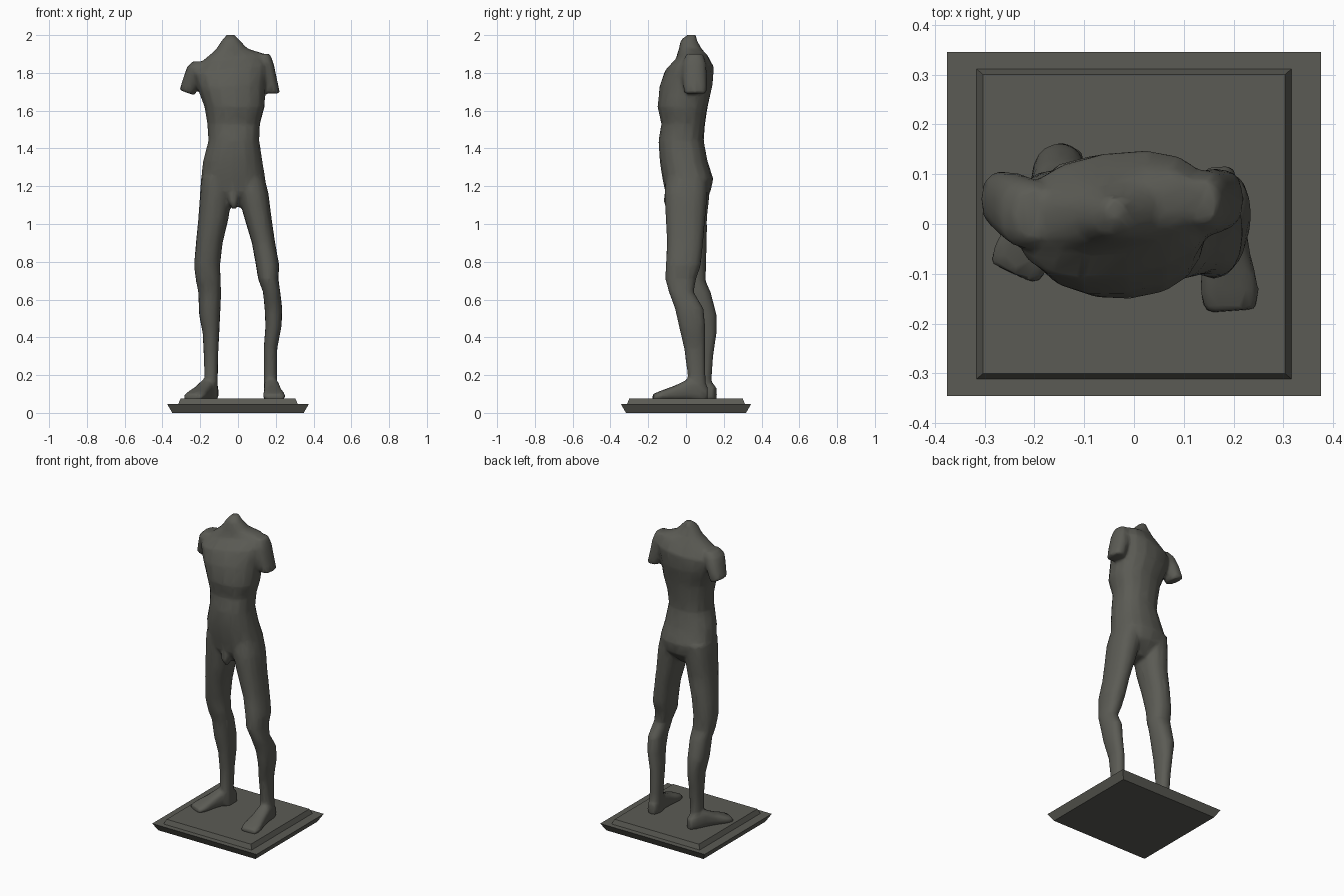
import bpy, bmesh, math
from mathutils import Vector

stone = bpy.data.materials.new("dark_stone")
stone.diffuse_color = (0.105, 0.105, 0.09, 1)


def add_object(name, bm):
    bmesh.ops.recalc_face_normals(bm, faces=bm.faces)
    me = bpy.data.meshes.new(name)
    bm.to_mesh(me)
    bm.free()
    ob = bpy.data.objects.new(name, me)
    bpy.context.collection.objects.link(ob)
    me.materials.append(stone)
    return ob


def loft(bm, rings, n=16, power=2.3):
    """Closed skin over rings given as (centre, half axis u, half axis v)."""
    loops = []
    for c, u, v in rings:
        loop = []
        for i in range(n):
            a = 2 * math.pi * i / n
            p, q = math.cos(a), math.sin(a)
            p = math.copysign(abs(p) ** (2 / power), p)
            q = math.copysign(abs(q) ** (2 / power), q)
            loop.append(bm.verts.new(Vector(c) + Vector(u) * p + Vector(v) * q))
        loops.append(loop)
    for a, b in zip(loops, loops[1:]):
        for i in range(n):
            j = (i + 1) % n
            bm.faces.new((a[i], a[j], b[j], b[i]))
    bm.faces.new(loops[0])
    bm.faces.new(loops[-1])


def limb(bm, stations):
    """Stations: z, x, y, half width, half depth, [turn in degrees, sideways tilt]."""
    rings = []
    for z, x, y, rx, ry, *extra in stations:
        turn, tilt = extra if extra else (0, 0)
        c, s = math.cos(math.radians(turn)), math.sin(math.radians(turn))
        rings.append(((x, y, z), (rx * c, rx * s, rx * tilt), (-ry * s, ry * c, 0)))
    loft(bm, rings)


def foot(bm, heel, toe):
    heel, toe = Vector((*heel, 0)), Vector((*toe, 0))
    d = (toe - heel).normalized()
    side = Vector((-d.y, d.x, 0))
    rings = []
    for t, w, top in ((0, .028, .14), (.15, .038, .175), (.35, .042, .18), (.6, .048, .145),
                      (.85, .06, .118), (1, .053, .1)):
        rings.append((heel.lerp(toe, t) + Vector((0, 0, (top + .065) / 2)),
                      side * w, (0, 0, (top - .065) / 2)))
    loft(bm, rings, power=2.8)


bm = bmesh.new()

# torso and neck stump
limb(bm, [(1.09, -.025, .0, .05, .06), (1.17, -.022, .01, .15, .12), (1.24, -.025, .01, .17, .135),
          (1.33, -.028, -.012, .158, .127), (1.44, -.022, -.026, .135, .12),
          (1.53, -.023, -.015, .14, .116, 3, 0), (1.62, -.018, -.018, .16, .133, 5, 0),
          (1.73, -.035, 0, .182, .14, 8, .05), (1.82, -.04, .018, .205, .125, 10, .12),
          (1.88, -.035, .03, .165, .08, 10, .15), (1.925, -.035, .022, .085, .06, 8, .05),
          (1.975, -.038, .015, .045, .042), (2.002, -.04, .03, .02, .022)])

# arm stumps
limb(bm, [(1.86, -.2, .02, .04, .05), (1.83, -.215, .02, .055, .07),
          (1.77, -.24, .035, .048, .068, 0, -.2), (1.695, -.27, .05, .04, .057, 0, -.35)])
limb(bm, [(1.9, .135, .045, .035, .045), (1.85, .145, .045, .044, .062),
          (1.78, .155, .045, .049, .066), (1.69, .181, .05, .042, .06)])

# forward leg
limb(bm, [(1.25, .055, .005, .085, .11), (1.16, .08, 0, .082, .114), (1.03, .106, -.003, .072, .105),
          (.9, .135, -.005, .062, .096), (.78, .157, -.015, .062, .093), (.71, .16, -.028, .054, .082),
          (.64, .178, -.025, .046, .066), (.55, .188, .018, .047, .076), (.46, .188, .032, .043, .07),
          (.34, .172, .046, .036, .056), (.2, .172, .056, .035, .047), (.07, .172, .06, .037, .05)])
foot(bm, (.17, .115), (.195, -.175))

# rear leg
limb(bm, [(1.25, -.11, .01, .085, .12), (1.16, -.117, .01, .084, .115), (1.03, -.13, .01, .08, .101),
          (.9, -.152, .02, .071, .09), (.78, -.164, .03, .069, .077), (.7, -.157, .037, .066, .067),
          (.64, -.15, .06, .061, .07), (.52, -.15, .085, .056, .077), (.42, -.143, .095, .044, .067),
          (.3, -.143, .093, .038, .051), (.18, -.142, .09, .035, .046), (.07, -.142, .095, .037, .05)])
foot(bm, (-.125, .155), (-.242, -.1))

# groin detail
limb(bm, [(1.18, -.025, -.08, .025, .03), (1.12, -.025, -.09, .025, .03), (1.08, -.02, -.085, .012, .018)])

# fuse the parts into one carved, faceted body with soft shading
figure = add_object("figure", bm)
fuse = figure.modifiers.new("fuse", 'REMESH')
fuse.mode = 'VOXEL'
fuse.voxel_size = .01
fuse.use_smooth_shade = True
soft = figure.modifiers.new("soften", 'SMOOTH')
soft.factor = .5
soft.iterations = 4
thin = figure.modifiers.new("thin", 'DECIMATE')
thin.ratio = .12


# stepped plinth: two bevelled slabs
def slab(name, z0, z1, low, high):
    b = bmesh.new()
    loops = [[b.verts.new((sx * x, sy * y, z)) for sx, sy in ((-1, -1), (1, -1), (1, 1), (-1, 1))]
             for z, (x, y) in ((z0, low), (z1, high))]
    b.faces.new(loops[0])
    b.faces.new(loops[1])
    for i in range(4):
        j = (i + 1) % 4
        b.faces.new((loops[0][i], loops[0][j], loops[1][j], loops[1][i]))
    return add_object(name, b)


slab("plinth_base", 0, .047, (.348, .318), (.375, .345))
slab("plinth_step", .046, .077, (.317, .312), (.303, .3))
